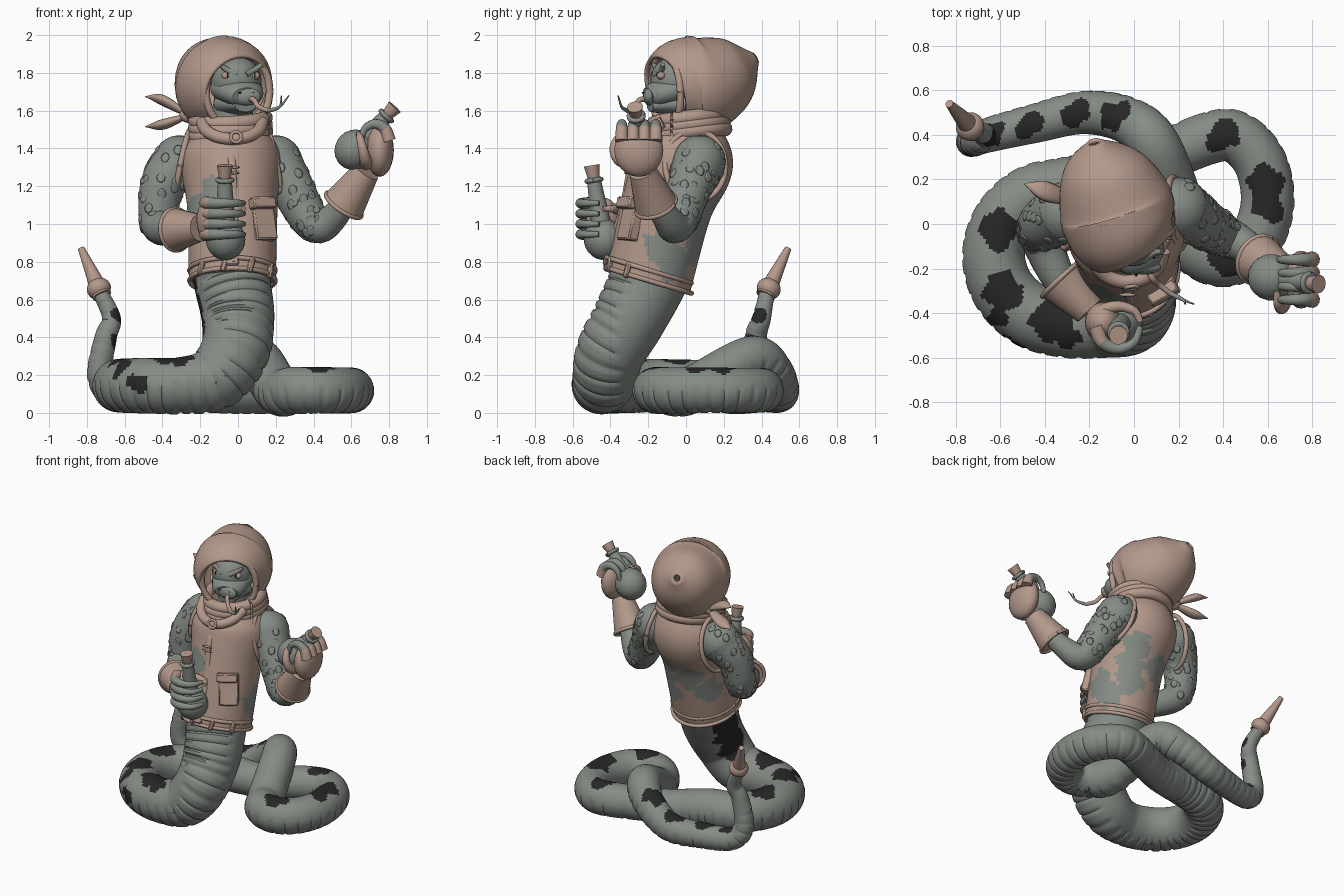
import bpy, bmesh, math, random
from mathutils import Vector

random.seed(4)
if "Cube" in bpy.data.objects:
    bpy.data.objects.remove(bpy.data.objects["Cube"], do_unlink=True)

def material(name, *rgb):
    made_material = bpy.data.materials.new(name)
    made_material.use_nodes = True
    made_material.diffuse_color = (*rgb, 1)
    shader = made_material.node_tree.nodes["Principled BSDF"]
    shader.inputs["Base Color"].default_value = (*rgb, 1)
    return made_material

SCALE = material("grey green scales", .235, .26, .235)
CLOTH = material("tan cloth", .45, .315, .255)
DARK = material("dark markings", .02, .02, .02)
UP, FRONT = Vector((0, 0, 1)), Vector((.1, -1, .2))
made = []

def finish(name, bm, *mats):
    bmesh.ops.recalc_face_normals(bm, faces=bm.faces)
    mesh = bpy.data.meshes.new(name)
    bm.to_mesh(mesh)
    bm.free()
    for mat in mats:
        mesh.materials.append(mat)
    ob = bpy.data.objects.new(name, mesh)
    bpy.context.collection.objects.link(ob)
    made.append(ob)
    return ob

def taper(points, start, end):
    """Give each point a radius that changes evenly from start to end."""
    last = len(points) - 1
    return [(*p, start + (end - start) * i / last) for i, p in enumerate(points)]

def arc(centre, across, along, start, end, count):
    """Points on an ellipse spanned by two vectors, angles in degrees."""
    angles = [math.radians(start + (end - start) * i / (count - 1)) for i in range(count)]
    return [Vector(centre) + Vector(across) * math.cos(a) + Vector(along) * math.sin(a) for a in angles]

def spline(points, steps):
    """Smooth path through points of position plus radius."""
    pts = [Vector(p) for p in points]
    pts = [pts[0] * 2 - pts[1]] + pts + [pts[-1] * 2 - pts[-2]]
    out = []
    for before, a, b, after in zip(pts, pts[1:], pts[2:], pts[3:]):
        for k in range(steps):
            t = k / steps
            out.append(a + ((b - before) * t + (before * 2 - a * 5 + b * 4 - after) * t ** 2
                            + (a * 3 - before - b * 3 + after) * t ** 3) / 2)
    return out + [pts[-2]]

def tube(name, points, *mats, rule=None, ref=lambda p: FRONT, sides=20, steps=6, flat=1, plates=0, caps=True):
    """Sweep an oval section; rule picks a colour from position and progress."""
    path = spline(points, steps)
    bm = bmesh.new()
    rings, travelled = [], 0
    for i, here in enumerate(path):
        back, ahead = path[max(i - 1, 0)].xyz, path[min(i + 1, len(path) - 1)].xyz
        tangent = (ahead - back).normalized()
        normal = ref(here.xyz)
        normal = (normal - tangent * normal.dot(tangent)).normalized()
        side = tangent.cross(normal)
        travelled += (here.xyz - back).length
        ring = []
        for k in range(sides):
            a = math.tau * k / sides
            radius = max(here.w, .002)
            if plates and math.cos(a) > .5:
                radius *= .96 if travelled / plates % 1 < .25 else 1.015
            offset = normal * math.cos(a) + side * flat * math.sin(a)
            ring.append(bm.verts.new(here.xyz + offset * radius))
        rings.append(ring)
    for i, (ring, following) in enumerate(zip(rings, rings[1:])):
        for k in range(sides):
            face = bm.faces.new((ring[k - 1], ring[k], following[k], following[k - 1]))
            if rule:
                face.material_index = rule(face.calc_center_median(), i / len(rings))
    if caps:
        bm.faces.new(rings[0])
        bm.faces.new(rings[-1]).material_index = len(mats) - 1 if rule else 0
    return finish(name, bm, *mats)

def ball(name, location, size, mat, aim=UP, segments=24):
    bm = bmesh.new()
    bmesh.ops.create_uvsphere(bm, u_segments=segments, v_segments=segments // 2, radius=1)
    ob = finish(name, bm, mat)
    ob.location, ob.scale = location, size
    ob.rotation_euler = aim.to_track_quat('Z', 'Y').to_euler()

def box(name, location, size, tilt, turn):
    bm = bmesh.new()
    bmesh.ops.create_cube(bm, size=1)
    bmesh.ops.scale(bm, vec=size, verts=bm.verts)
    ob = finish(name, bm, CLOTH)
    ob.location, ob.rotation_euler = location, (tilt, 0, turn)
    ob.modifiers.new("soft edges", 'BEVEL').width = .008

def hoop(name, location, aim, width, depth, thick, mat=CLOTH):
    axis = Vector(aim)
    turn = axis.to_track_quat('Z', 'Y')
    loop = arc(location, turn @ Vector((width, 0, 0)), turn @ Vector((0, depth, 0)), 0, 360, 17)
    tube(name, taper(loop, thick, thick), mat, ref=lambda p: axis, sides=10, caps=False)

def blots(spots, wobble):
    """Colour rule: irregular patches around given centres."""
    def rule(p, t):
        noise = wobble * math.sin(43 * p.x + 9 * p.z) * math.sin(39 * p.y + 31 * p.z)
        return int(any((p - centre).length + noise < size for centre, size in spots))
    return rule

# Serpent body: upright trunk, large coil, small coil, then the raised tail
def clamp(value):
    return min(1, max(0, value))

def belly(p):
    """Belly faces forward on the trunk, and outward and down on the coils."""
    upright, along = clamp((p.z - .2) / .3), clamp(p.x * 4)
    outward = Vector((p.x + .3 - .7 * along, p.y + .14 - .27 * along, 0)).normalized()
    return (outward * .7 - UP).lerp(FRONT, upright)

trunk = [(-.03, -.15, .85), (-.03, -.2, .7), (0, -.3, .5), (-.02, -.4, .32), (-.13, -.43, .18)]
large_coil = arc((-.3, -.14, .145), (.33, 0, 0), (0, .31, 0), -90, -270, 7)
small_coil = arc((.4, .12, .12), (.2, 0, 0), (0, .28, 0), 110, -160, 8)
tail = [(.1, .34, .29), (-.02, .46, .22), (-.22, .5, .11), (-.45, .45, .09), (-.65, .4, .1),
        (-.73, .37, .2), (-.7, .37, .4), (-.67, .4, .5), (-.73, .43, .64)]
body = (taper(trunk, .215, .17) + taper(large_coil, .15, .13)
        + taper([(0, .25, .11)] + small_coil, .115, .125) + taper(tail, .115, .04))
smooth_body = spline(body, 10)
markings = [(Vector(p), .055) for p in ((-.6, -.42, .23), (-.53, -.53, .16), (-.3, -.5, .28))]
for place in (1.2, 1.8, 2.5, 5.4, 7, 8.7, 13.4, 15.5, 16, 18, 22.4, 23.2, 24.1, 24.9, 26.9, 28.2):
    here = smooth_body[int(place * 10)]
    sideways = Vector((-1, .3, 0)) * (1 if here.x > -.4 else -1)
    raised = UP.lerp(sideways, clamp((here.z - .25) * 8) if place < 5 or place > 26 else 0)
    markings.append((here.xyz + raised.normalized() * here.w, .02 + here.w / 2))
tube("serpent_body", body, SCALE, DARK, rule=blots(markings, .022), ref=belly, sides=48, steps=18, plates=.06)
root, tip = Vector((-.72, .42, .62)), Vector((-.83, .54, .87))
tube("tail_tip", taper([root, root.lerp(tip, .5), tip], .052, .018), CLOTH)
ball("tail_ring", root.lerp(tip, .15), (.065, .065, .055), CLOTH, tip - root)

# Sleeveless vest with faded patches
patches = [(-.13, -.32, 1.16), (-.2, -.27, 1.08), (.1, .1, 1), (-.1, .1, 1.02), (.08, .13, 1.12),
           (-.2, .02, .93), (.08, .04, .88), (.2, -.12, .88), (.17, -.05, .8)]
tube("vest", [(-.03, -.2, .7, .23), (-.03, -.1, 1.1, .24), (-.04, -.01, 1.35, .265), (-.05, .02, 1.53, .17)],
     CLOTH, SCALE, rule=blots([(Vector(p), .1) for p in patches], .03), sides=64, steps=20)
waist = Vector((-.03, -.195, .72))
for name, lift in (("vest_hem", -.02), ("waist_band", .035)):
    hoop(name, waist + UP * lift, (0, .3, 1), .227, .234, .013)
for spot in arc(waist, (.232, 0, 0), (0, .23, -.07), 225, 330, 4):
    out = spot - waist
    box("belt_loop", spot, (.03, .03, .08), -.3, math.atan2(out.y, out.x))
box("belt_buckle", (-.03, -.425, .81), (.07, .02, .06), -.3, 0)
tube("front_placket", taper([(-.02, -.43, .8), (-.02, -.34, 1.1), (-.03, -.3, 1.3), (-.04, -.24, 1.44)], .01, .01),
     CLOTH, flat=2)
for height in (1.27, 1.3):
    ball("toggle", (-.03, -.318, height), (.04, .008, .007), CLOTH)
box("pocket", (.13, -.29, 1.02), (.13, .06, .22), -.25, .55)
box("pocket_flap", (.13, -.31, 1.11), (.14, .06, .06), -.25, .55)

# Arms, with overlapping scales scattered on the shoulders
arms = {"left": [(.2, .07, 1.33), (.28, .02, 1.2), (.4, -.05, 1), (.5, -.1, 1.03), (.62, -.2, 1.2)],
        "right": [(-.31, .05, 1.33), (-.4, 0, 1.2), (-.42, -.05, 1), (-.34, -.24, .97), (-.25, -.34, .98)]}
for side, points in arms.items():
    sign = 1 if side == "left" else -1
    limb = taper(points, .14, .055)
    tube(side + "_arm", limb, SCALE, sides=28)
    ball(side + "_shoulder", points[0], (.14, .14, .14), SCALE)
    hoop(side + "_armhole", (-.05 + .24 * sign, .05, 1.31), (sign, .1, .2), .16, .19, .016)
    for here in spline(limb, 8)[:17]:
        for k in range(6):
            way = Vector((random.gauss(0, 1), random.gauss(0, 1), random.gauss(0, .7))).normalized()
            ball(side + "_arm_scale", here.xyz + way * here.w * .99, (.025, .03, .007), SCALE, way, 8)

# Gloves with bare finger tips
def finger(name, centre, across, along, *mats):
    tube(name, taper(arc(centre, across, along, 0, 180, 5), .037, .014), *mats,
         rule=lambda p, t: int(t > .2 and len(mats) > 1), sides=12)

for side, cuff, wrist, palm in (("left", (.56, -.16, 1.1), (.68, -.23, 1.28), (.75, -.25, 1.39)),
                                ("right", (-.33, -.25, .97), (-.2, -.39, .98), (-.14, -.44, 1.02))):
    tube(side + "_glove_cuff", taper([cuff, wrist], .115, .072), CLOTH)
    hoop(side + "_cuff_edge", cuff, Vector(wrist) - Vector(cuff), .11, .11, .012)
    ball(side + "_palm", palm, (.075, .13, .14) if side == "left" else (.08, .09, .12), CLOTH)
for k in range(4):
    finger("left_finger", (.725, -.16 - .06 * k, 1.44), (.075, 0, 0), (0, 0, .09), CLOTH, SCALE)
    finger("right_finger", (-.07, -.46, 1.11 - .055 * k), (-.1, 0, 0), (0, -.1, 0), CLOTH, SCALE)
finger("left_thumb", (.66, -.3, 1.4), (.02, 0, -.08), (0, -.08, 0), CLOTH)
finger("right_thumb", (-.07, -.44, 1.08), (-.1, 0, 0), (0, .07, 0), CLOTH)

# Round flasks with corks
for side, base, top in (("left", (.55, -.23, 1.32), (.83, -.27, 1.62)),
                        ("right", (-.065, -.42, .82), (-.07, -.5, 1.31))):
    base, top = Vector(base), Vector(top)
    axis = top - base
    ball(side + "_flask_bulb", base + axis.normalized() * .1, (.105, .105, .11), SCALE, axis)
    tube(side + "_flask_neck", taper([base.lerp(top, .3), base.lerp(top, .87)], .055, .036), SCALE)
    hoop(side + "_flask_lip", base.lerp(top, .84), axis, .038, .038, .013, SCALE)
    tube(side + "_cork", taper([base.lerp(top, .85), top], .03, .042), CLOTH)

# Head inside the hood
ball("cranium", (-.01, -.05, 1.76), (.135, .14, .13), SCALE)
tube("neck", taper([(-.04, .02, 1.45), (-.02, 0, 1.7)], .12, .1), SCALE)
upward = lambda p: UP
tube("snout", taper([(-.01, -.04, 1.72), (.03, -.16, 1.685), (.045, -.2, 1.675)], .09, .048), SCALE, ref=upward, flat=1.6)
ball("snout_end", (.045, -.195, 1.675), (.077, .032, .047), SCALE)
tube("lower_jaw", taper([(-.01, -.03, 1.64), (.04, -.19, 1.625)], .07, .032), SCALE, ref=upward, flat=1.8)
for sign in (-1, 1):
    across = Vector((1, .2, 0)) * sign
    eye = Vector((.015, -.145, 1.785)) + across * .072
    ball("eye", eye, (.03, .024, .022), CLOTH)
    ball("pupil", eye + FRONT * .021, (.005, .005, .014), DARK)
    tube("brow", taper([eye - across * .05 + FRONT * .02, eye + UP * .03, eye + across * .04 + UP * .06], .02, .012), SCALE)
    ball("nostril", Vector((.045, -.222, 1.695)) + across * .035, (.008, .006, .005), DARK)
    tube("tongue_fork", taper([(.16, -.31, 1.6), (.22, -.34, 1.62), (.25 + .02 * sign, -.36, 1.68)], .012, .003), SCALE)
tube("tongue", taper([(.05, -.17, 1.65), (.08, -.24, 1.66), (.11, -.27, 1.62), (.16, -.31, 1.6)], .015, .012), CLOTH)

# Pointed hood, open toward the face
hood = tube("hood", [(0, -.11, 1.7, .2), (-.05, -.02, 1.73, .25), (-.09, .1, 1.745, .255), (-.15, .26, 1.82, .18),
                     (-.18, .37, 1.88, .03)], CLOTH, ref=upward, sides=36, steps=8, caps=False)
hood.modifiers.new("cloth", 'SOLIDIFY').thickness = .02
hoop("hood_rim", (0, -.105, 1.7), (.45, -1, -.05), .185, .2, .02)

# Scarf wraps, side knot with loose ends, and front clasp
for k in range(3):
    hoop("scarf_wrap", (-.04, .01, 1.48 + .037 * k), (-.05, -.12, 1), .185, .2 - .01 * k, .04)
knot = Vector((-.26, .1, 1.575))
ball("scarf_knot", knot, (.05, .045, .04), CLOTH)
for drop in (.1, -.06):
    end = knot + Vector((-.23, .08, drop))
    leaf = [(*knot, .02), (*(knot.lerp(end, .6) + UP * drop / 5), .045), (*end, .004)]
    tube("scarf_end", leaf, CLOTH, flat=.6)
tube("scarf_point", taper(arc((-.03, -.12, 1.54), (.16, 0, 0), (0, -.14, -.09), 0, 180, 7), .032, .032), CLOTH)
hoop("clasp", (-.01, -.285, 1.46), FRONT, .028, .028, .009)

bpy.ops.object.select_all(action='DESELECT')
for ob in made:
    ob.select_set(True)
bpy.context.view_layer.objects.active = made[0]
bpy.ops.object.shade_smooth_by_angle(angle=math.radians(42))
